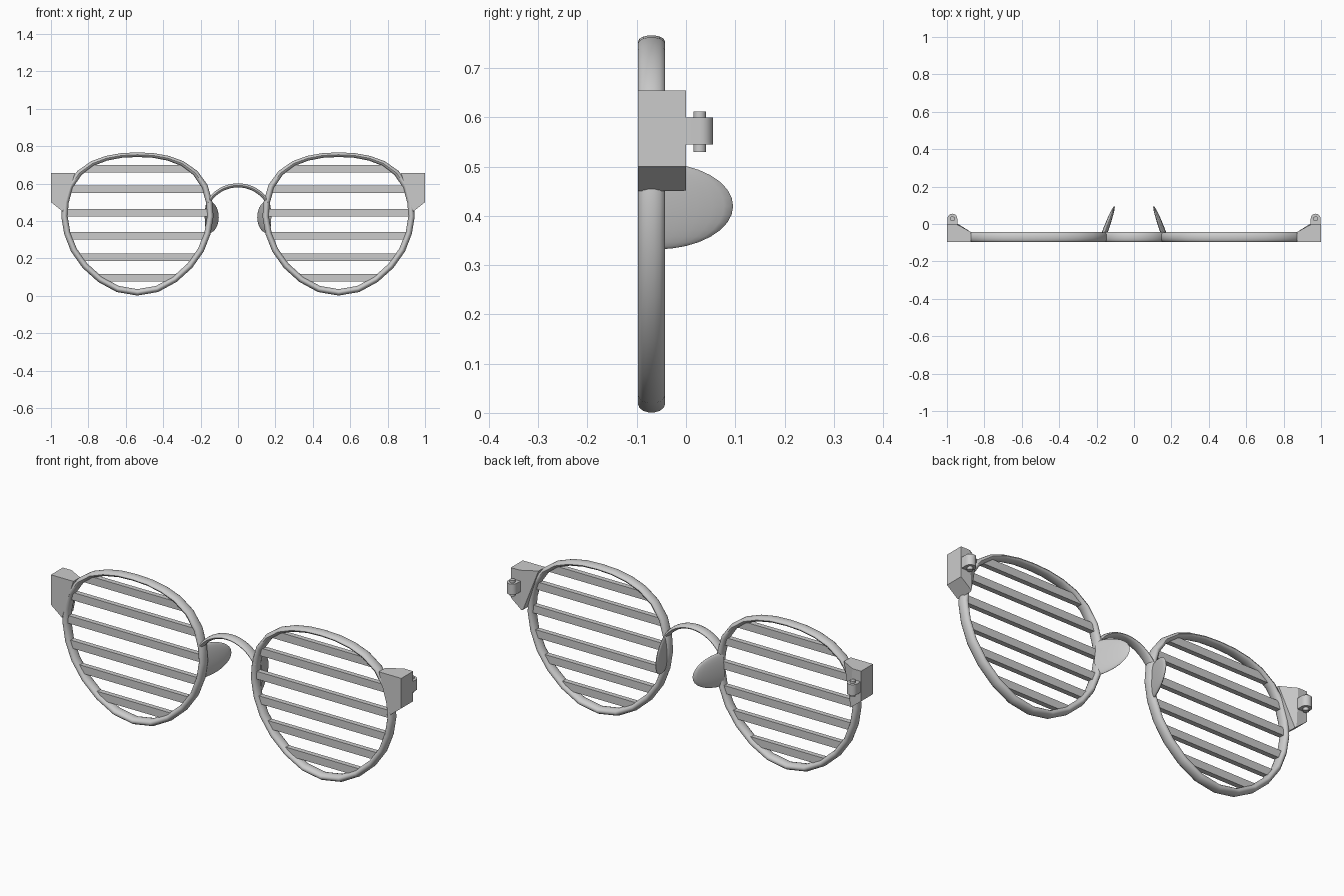
import bpy, bmesh, math
from mathutils import Vector, Matrix

cube = bpy.data.objects.get("Cube")
if cube:
    bpy.data.objects.remove(cube)

grey = bpy.data.materials.new("frame_grey")
grey.use_nodes = True
COLOUR = (0.6, 0.6, 0.6, 1)
grey.diffuse_color = COLOUR
grey.node_tree.nodes["Principled BSDF"].inputs["Base Color"].default_value = COLOUR

FRAME_Y = -0.07
LENS_X = 0.538


def finish(name, bm, smooth=True):
    bmesh.ops.recalc_face_normals(bm, faces=bm.faces)
    mesh = bpy.data.meshes.new(name)
    bm.to_mesh(mesh)
    bm.free()
    mesh.materials.append(grey)
    obj = bpy.data.objects.new(name, mesh)
    bpy.context.collection.objects.link(obj)
    if smooth:
        bpy.ops.object.select_all(action="DESELECT")
        obj.select_set(True)
        bpy.context.view_layer.objects.active = obj
        bpy.ops.object.shade_smooth_by_angle(angle=math.radians(40))
    return obj


def sweep(name, path, thick, depth, closed):
    """Sweep an oval section along a path in the xz plane; thick depends on height."""
    bm = bmesh.new()
    n, sides = len(path), 14
    rings = []
    for i, (x, z) in enumerate(path):
        a = path[i - 1] if closed or i else path[0]
        b = path[(i + 1) % n] if closed or i < n - 1 else path[-1]
        t = Vector((b[0] - a[0], 0, b[1] - a[1])).normalized()
        out = Vector((t.z, 0, -t.x))
        ring = []
        for k in range(sides):
            ang = 2 * math.pi * (k + 0.5) / sides
            p = Vector((x, FRAME_Y, z)) + out * thick(z) * math.cos(ang)
            p.y += depth * math.sin(ang)
            ring.append(bm.verts.new(p))
        rings.append(ring)
    for i in range(n if closed else n - 1):
        r, s = rings[i], rings[(i + 1) % n]
        for k in range(sides):
            j = (k + 1) % sides
            bm.faces.new((r[k], r[j], s[j], s[k]))
    if not closed:
        bm.faces.new(rings[0])
        bm.faces.new(rings[-1])
    return finish(name, bm)


def prism(name, lower, upper, smooth=False):
    """Join two matching outlines into a closed solid."""
    bm = bmesh.new()
    lo = [bm.verts.new(p) for p in lower]
    up = [bm.verts.new(p) for p in upper]
    bm.faces.new(lo)
    bm.faces.new(up)
    for i in range(len(lo)):
        j = (i + 1) % len(lo)
        bm.faces.new((lo[i], lo[j], up[j], up[i]))
    return finish(name, bm, smooth)


def rim_thickness(z):
    return 0.0175 - 0.005 * max(0, (z - 0.6) / 0.16)


# Half outline of the rim centre line, top to bottom: offset from lens centre, height
HALF = [(0, 0.754), (0.085, 0.75), (0.165, 0.735), (0.24, 0.707), (0.31, 0.656),
        (0.36, 0.585), (0.384, 0.50), (0.39, 0.425), (0.375, 0.335), (0.34, 0.245),
        (0.28, 0.16), (0.2, 0.088), (0.105, 0.036), (0, 0.018)]
RIM = HALF + [(-x, z) for x, z in HALF[-2:0:-1]]


def half_width(z):
    for (x0, z0), (x1, z1) in zip(HALF, HALF[1:]):
        if z1 <= z <= z0:
            return x0 + (x1 - x0) * (z0 - z) / (z0 - z1)
    return 0


SLATS = [0.679, 0.569, 0.443, 0.32, 0.206, 0.096]

for side, sx in (("left", 1), ("right", -1)):
    # Rim
    sweep(side + "_rim", [(sx * LENS_X + x, z) for x, z in RIM], rim_thickness, 0.0275, True)

    # Shutter slats, ends buried in the rim
    for i, zc in enumerate(SLATS):
        rows = []
        for z in (zc - 0.02, zc + 0.02):
            w = half_width(z)
            rows.append([(sx * LENS_X + u * w, FRAME_Y + v * 0.013, z)
                         for u, v in ((-1, -1), (1, -1), (1, 1), (-1, 1))])
        prism(f"{side}_slat_{i + 1}", *rows)

    # Corner block with a sloped underside and a chamfer that tapers toward the bottom
    top = [(0.872, -0.097), (1, -0.097), (1, 0), (0.95, 0), (0.872, -0.043)]
    bottom = [(0.937, -0.097, 0.45), (1, -0.097, 0.5), (1, 0, 0.5),
              (0.94, 0, 0.452), (0.937, -0.008, 0.45)]
    prism(side + "_corner_block", [(sx * x, y, z) for x, y, z in bottom],
          [(sx * x, y, 0.655) for x, y in top])

    # Hinge knuckle: half round with a straight root in the block
    arc = [(0.971 + 0.026 * math.cos(math.pi * k / 12),
            0.029 + 0.026 * math.sin(math.pi * k / 12)) for k in range(13)]
    outline = arc + [(0.945, -0.01), (0.997, -0.01)]
    prism(side + "_hinge_knuckle", [(sx * x, y, 0.545) for x, y in outline],
          [(sx * x, y, 0.6) for x, y in outline], True)

    # Hinge pin
    bm = bmesh.new()
    bmesh.ops.create_cone(bm, cap_ends=True, segments=20, radius1=0.013, radius2=0.013,
                          depth=0.082, matrix=Matrix.Translation((sx * 0.971, 0.028, 0.571)))
    finish(side + "_hinge_pin", bm)

    # Nose pad: thin half oval leaning inward toward the back, cut flat inside the rim
    bm = bmesh.new()
    bmesh.ops.create_uvsphere(bm, u_segments=24, v_segments=16, radius=1)
    lean = Matrix.Rotation(sx * math.atan2(0.058, 0.157), 4, "Z")
    place = Matrix.Translation((sx * 0.162, -0.06, 0.42))
    bmesh.ops.transform(bm, verts=bm.verts,
                        matrix=place @ lean @ Matrix.Diagonal((0.015, 0.166, 0.088, 1)))
    cut = bmesh.ops.bisect_plane(bm, geom=bm.verts[:] + bm.edges[:] + bm.faces[:],
                                 plane_co=(0, -0.06, 0), plane_no=(0, 1, 0), clear_inner=True)
    rim_edges = [e for e in cut["geom_cut"] if isinstance(e, bmesh.types.BMEdge)]
    bmesh.ops.holes_fill(bm, edges=rim_edges, sides=0)
    finish(side + "_nose_pad", bm)

# Bridge: shallow circular arch
angles = [math.radians(59) * (k / 8 - 1) for k in range(17)]
arch = [(0.187 * math.sin(a), 0.403 + 0.187 * math.cos(a)) for a in angles]
sweep("bridge", arch, lambda z: 0.011, 0.0265, False)
